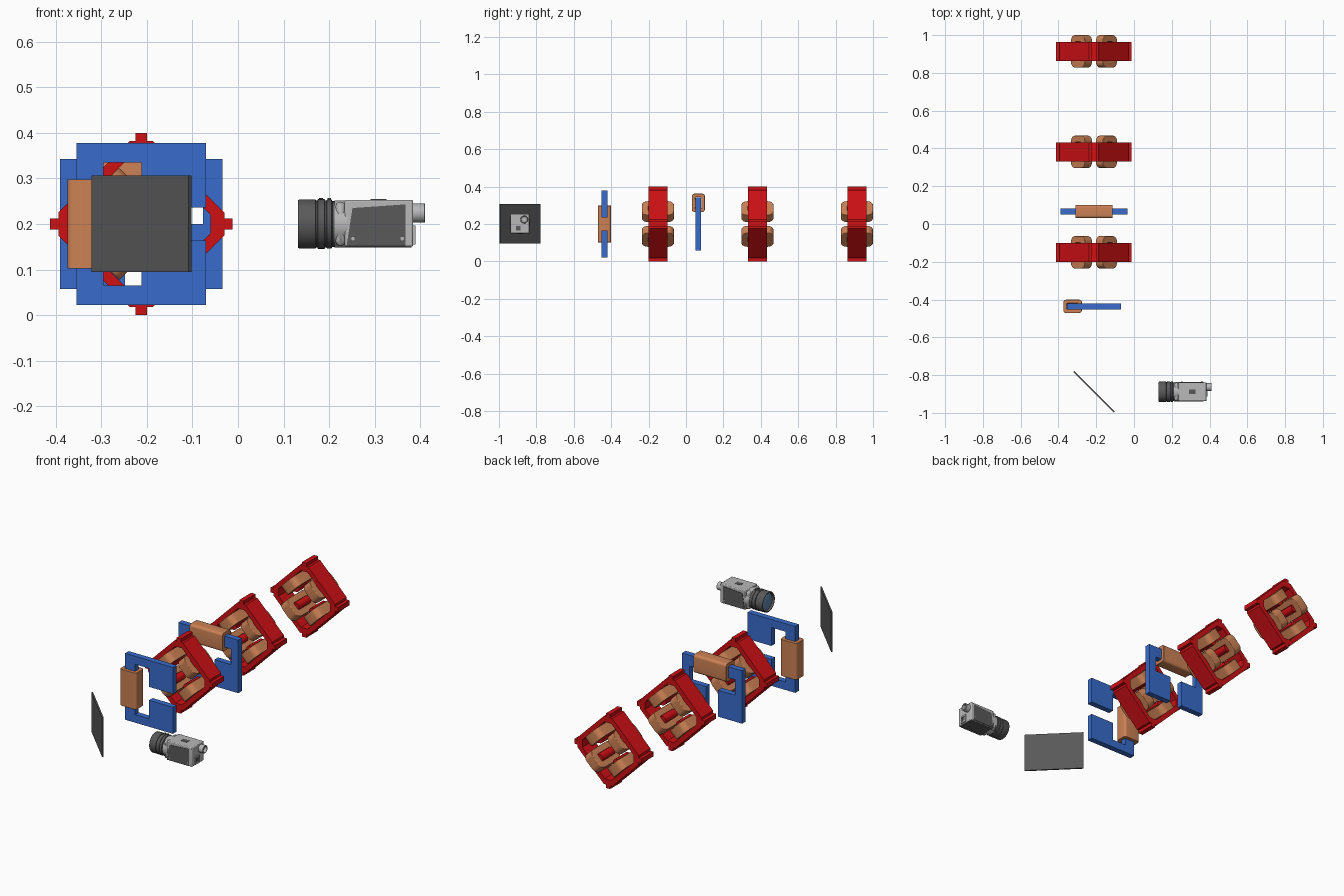
import bpy, bmesh, math
from mathutils import Vector

if "Cube" in bpy.data.objects:
    bpy.data.objects.remove(bpy.data.objects["Cube"])

def material(name, c):
    m = bpy.data.materials.new(name)
    m.diffuse_color = (*c, 1)
    m.use_nodes = True
    m.node_tree.nodes["Principled BSDF"].inputs["Base Color"].default_value = m.diffuse_color
    return m

RED = material("red_paint", (0.62, 0.005, 0.007))
BLUE = material("blue_paint", (0.04, 0.15, 0.6))
COPPER = material("copper", (0.6, 0.22, 0.09))
DARK = material("dark_grey", (0.1, 0.1, 0.1))
LIGHT = material("light_grey", (0.48, 0.48, 0.48))
GLASS = material("lens_glass", (0.12, 0.25, 0.42))
BX, BZ = -0.212, 0.2          # beam axis
X, Y, Z = Vector((1, 0, 0)), Vector((0, 1, 0)), Vector((0, 0, 1))

def finish(name, bm, mat, bevel=0, segs=3, smooth=True):
    bmesh.ops.recalc_face_normals(bm, faces=bm.faces)
    me = bpy.data.meshes.new(name)
    bm.to_mesh(me)
    bm.free()
    ob = bpy.data.objects.new(name, me)
    bpy.context.collection.objects.link(ob)
    if mat:
        me.materials.append(mat)
    if bevel:
        b = ob.modifiers.new("bevel", 'BEVEL')
        b.width, b.segments, b.limit_method, b.angle_limit = bevel, segs, 'ANGLE', 0.7
    if smooth:
        bpy.ops.object.select_all(action='DESELECT')
        ob.select_set(True)
        bpy.context.view_layer.objects.active = ob
        bpy.ops.object.shade_smooth_by_angle(angle=math.radians(35))
    return ob

def extrude(name, loops, origin, u, v, depth, mat, **kw):
    """Fill nested 2D loops on the plane (origin, u, v), then extrude by depth."""
    bm = bmesh.new()
    edges = []
    for loop in loops:
        vs = [bm.verts.new(origin + u * a + v * b) for a, b in loop]
        edges += [bm.edges.new((vs[i - 1], vs[i])) for i in range(len(vs))]
    if len(loops) == 1:
        bm.faces.new(vs)
    else:
        bmesh.ops.triangle_fill(bm, edges=edges, use_beauty=True, normal=u.cross(v))
    new = bmesh.ops.extrude_face_region(bm, geom=bm.faces[:])["geom"]
    bmesh.ops.translate(bm, vec=depth, verts=[g for g in new if isinstance(g, bmesh.types.BMVert)])
    return finish(name, bm, mat, **kw)

def box(name, lo, hi, mat, **kw):
    w, h = hi[0] - lo[0], hi[2] - lo[2]
    return extrude(name, [[(0, 0), (w, 0), (w, h), (0, h)]], Vector(lo), X, Z,
                   Y * (hi[1] - lo[1]), mat, **kw)

def lathe(name, prof, centre, mat, n=40):
    """Revolve (x, radius) points about the x direction."""
    bm = bmesh.new()
    rings = [[bm.verts.new((x, centre[0] + r * math.cos(i * math.tau / n),
                            centre[1] + r * math.sin(i * math.tau / n))) for i in range(n)]
             for x, r in prof]
    for a, b in zip(rings, rings[1:]):
        for i in range(n):
            bm.faces.new((a[i - 1], a[i], b[i], b[i - 1]))
    bm.faces.new(rings[0])
    bm.faces.new(rings[-1])
    return finish(name, bm, mat)

def rounded(w, h, r, n=6):
    pts = []
    for k, (sx, sy) in enumerate(((1, 1), (-1, 1), (-1, -1), (1, -1))):
        for i in range(n + 1):
            a = (k + i / n) * math.pi / 2
            pts.append((sx * (w - r) + r * math.cos(a), sy * (h - r) + r * math.sin(a)))
    return pts

def quarters(pts):
    out = []
    for k in range(4):
        c, s = round(math.cos(k * math.pi / 2)), round(math.sin(k * math.pi / 2))
        out += [(a * c - b * s, a * s + b * c) for a, b in pts]
    return out

def quadrupole(tag, y):
    # diamond yoke with split-flange tabs at its corners
    outer = quarters([(.182, -.025), (.182, -.0125), (.2, -.0125),
                      (.2, .0125), (.182, .0125), (.182, .025)])
    inner = quarters([(.152, -.02), (.152, .02)])
    extrude(f"quadrupole_yoke_{tag}", [outer, inner], Vector((BX, y - .05, BZ)), X, Z,
            Y * .1, RED, smooth=False)
    for k in range(4):
        a = math.pi / 4 + k * math.pi / 2
        r = Vector((math.cos(a), 0, math.sin(a)))
        t = Vector((-math.sin(a), 0, math.cos(a)))
        o = Vector((BX, y, BZ))
        # pole and its racetrack coil
        extrude(f"quadrupole_pole_{tag}_{k}",
                [[(.125, -.02), (.125, .02), (.062, .02), (.052, .01), (.05, 0), (.052, -.01), (.062, -.02)]],
                o - Y * .05, r, t, Y * .1, RED)
        extrude(f"quadrupole_coil_{tag}_{k}", [rounded(.053, .086, .03), rounded(.0205, .051, .004, 2)],
                o + r * .066, t, Y, r * .055, COPPER, bevel=.01)

for tag, y in (("a", -.15), ("b", .382), ("c", .914)):
    quadrupole(tag, y)

def dipole(tag, y, u, v):
    # C-shaped yoke: u points from the column to the gap, v across the gap
    o = Vector((BX, y, BZ))
    half = [(-.142, .178), (.142, .178), (.142, .036), (0, .036), (0, .135), (-.083, .135)]
    c = half + [(a, -b) for a, b in reversed(half)]
    extrude(f"dipole_yoke_{tag}", [[(a, b) for a, b in c]], o - Y * .0155, u, v, Y * .031, BLUE, smooth=False)
    # coil wound round the column
    extrude(f"dipole_coil_{tag}", [rounded(.049, .035, .014), rounded(.0305, .016, .002, 1)],
            o - u * .113 - v * .098, u, Y, v * .196, COPPER, bevel=.003, segs=2)

dipole("vertical", -.436, X, Z)
dipole("horizontal", .066, -Z, X)

# slanted screen
d, n = Vector((1, -1, 0)).normalized(), Vector((1, 1, 0)).normalized()
extrude("screen", [[(-.151, -.105), (.151, -.105), (.151, .106), (-.151, .106)]],
        Vector((BX, -.888, BZ)) - n * .004, d, Z, n * .008, DARK, smooth=False)

# camera lens
CY = -.888
lathe("camera_lens", [(.142, .044), (.131, .048), (.131, .052), (.134, .0535), (.170, .0535), (.171, .051),
                      (.174, .051), (.175, .0545), (.190, .0545), (.191, .052), (.194, .052), (.195, .0535),
                      (.205, .0535), (.207, .05), (.215, .05)], (CY, BZ), DARK)
lathe("lens_glass", [(.133, .002), (.134, .02), (.137, .036), (.141, .045), (.143, .045)], (CY, BZ), GLASS)
for k, x in enumerate((.182, .2)):
    bm = bmesh.new()
    bmesh.ops.create_cone(bm, cap_ends=True, segments=12, radius1=.004, radius2=.004, depth=.008)
    bmesh.ops.translate(bm, vec=(x, CY + .012, BZ + .053), verts=bm.verts)
    finish(f"lens_lock_screw_{k}", bm, DARK)

# camera housing: mount, body, side panels, sockets
lathe("lens_mount", [(.211, .049), (.211, .052), (.24, .052)], (CY, BZ), LIGHT)
box("camera_front_plate", (.214, CY - .048, .152), (.236, CY + .048, .249), LIGHT, bevel=.012)
box("camera_body", (.234, CY - .05, .15), (.384, CY + .05, .253), LIGHT, bevel=.004, segs=2)
panel = [(.238, .152), (.251, .235), (.367, .243), (.367, .152)]
for s, side in ((-1, "front"), (1, "back")):
    extrude(f"camera_panel_{side}", [panel], Vector((0, CY + s * .049, 0)), X, Z, Y * s * .003, DARK)
    for k, x in enumerate((.252, .36)):
        ring = [(x + .004 * math.cos(i * math.pi / 6), .168 + .004 * math.sin(i * math.pi / 6)) for i in range(12)]
        extrude(f"panel_screw_{side}_{k}", [ring], Vector((0, CY + s * .051, 0)), X, Z, Y * s * .002, LIGHT)
box("camera_underside", (.24, CY - .044, .149), (.38, CY + .044, .152), DARK)
box("top_vent", (.29, CY - .012, .252), (.325, CY + .012, .2545), DARK)
lathe("round_connector", [(.38, .021), (.409, .021), (.41, .02), (.41, .016), (.395, .015)], (CY + .024, .224), LIGHT, 24)
extrude("network_socket", [[(-.018, -.021), (.018, -.021), (.018, .021), (-.018, .021)],
                           [(-.012, -.012), (.012, -.012), (.012, .012), (-.012, .012)]],
        Vector((.38, CY - .008, .176)), Y, Z, X * .009, LIGHT, smooth=False)
box("network_socket_inside", (.382, CY - .021, .163), (.385, CY + .005, .189), DARK)
